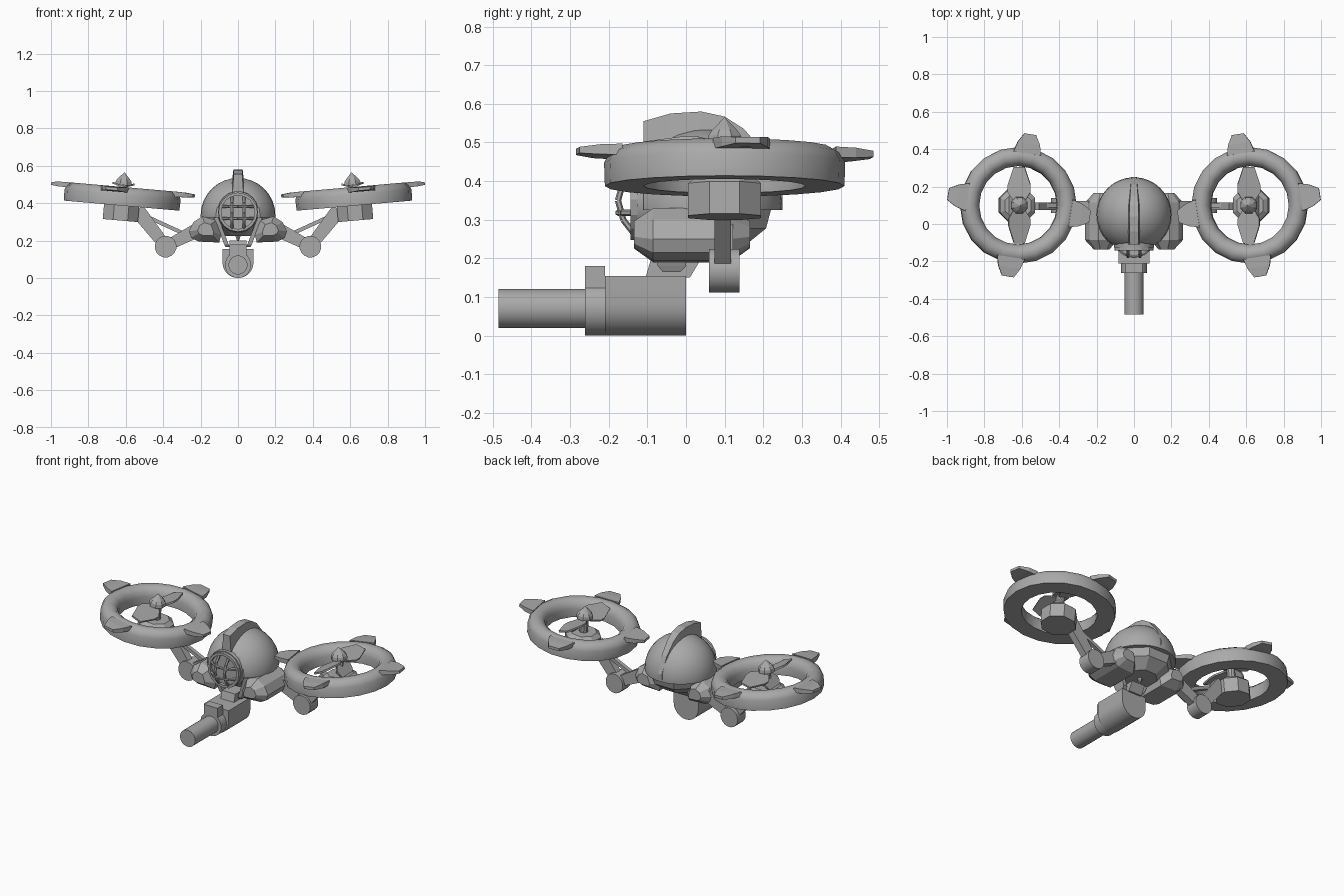
import bpy, bmesh, math
from mathutils import Matrix, Vector

if "Cube" in bpy.data.objects:
    bpy.data.objects.remove(bpy.data.objects["Cube"])

grey = bpy.data.materials.new("plain_grey")
grey.diffuse_color = (0.40, 0.40, 0.40, 1)
grey.use_nodes = True
grey.node_tree.nodes["Principled BSDF"].inputs["Base Color"].default_value = grey.diffuse_color


def finish(name, bm, mirror=False, smooth=None, matrix=None):
    if matrix:
        bm.transform(matrix)
    bmesh.ops.recalc_face_normals(bm, faces=bm.faces)
    me = bpy.data.meshes.new(name)
    bm.to_mesh(me)
    bm.free()
    ob = bpy.data.objects.new(name, me)
    bpy.context.collection.objects.link(ob)
    me.materials.append(grey)
    if smooth:
        bpy.ops.object.select_all(action='DESELECT')
        ob.select_set(True)
        bpy.context.view_layer.objects.active = ob
        bpy.ops.object.shade_smooth_by_angle(angle=math.radians(smooth))
    if mirror:
        ob.modifiers.new("mirror", 'MIRROR').use_axis[0] = True
    return ob


def loft(rings, bm=None, closed=False):
    """Skin a list of equal rings; cap the ends unless the loop is closed."""
    bm = bm or bmesh.new()
    vs = [[bm.verts.new(p) for p in r] for r in rings]
    n = len(vs[0])
    pairs = list(zip(vs, vs[1:])) + ([(vs[-1], vs[0])] if closed else [])
    for a, b in pairs:
        for i in range(n):
            j = (i + 1) % n
            bm.faces.new((a[i], a[j], b[j], b[i]))
    if not closed:
        bm.faces.new(vs[0][::-1])
        bm.faces.new(vs[-1])
    return bm


def tube(p0, p1, radii, n=16, bm=None):
    """Round bar from p0 to p1; radii = list of (fraction, radius)."""
    p0, p1 = Vector(p0), Vector(p1)
    d = p1 - p0
    q = d.to_track_quat('Z', 'Y')
    rings = []
    for f, r in radii:
        rings.append([p0 + d * f + q @ Vector((r * math.cos((i + .5) * math.tau / n),
                     r * math.sin((i + .5) * math.tau / n), 0)) for i in range(n)])
    return loft(rings, bm)


def beam(p0, p1, a, b, bm=None):
    """Square bar in an xz plane: a = y half width, b = (start, end) half height."""
    p0, p1 = Vector(p0), Vector(p1)
    d = (p1 - p0).normalized()
    side = Vector((0, 1, 0)) if abs(d.y) < .9 else Vector((1, 0, 0))
    up = d.cross(side).normalized()
    side = up.cross(d)
    return loft([[p + side * a * s + up * h * t for s, t in ((-1, -1), (1, -1), (1, 1), (-1, 1))]
                 for p, h in ((p0, b[0]), (p1, b[1]))], bm)


# Helmet dome with a flat cut at the face and a flat underside
bm = bmesh.new()
bmesh.ops.create_uvsphere(bm, u_segments=32, v_segments=16, radius=0.2)
bm.transform(Matrix.Translation((0, 0.05, 0.335)))
for co, no in (((0, -0.11, 0), (0, -1, 0)), ((0, 0, 0.325), (0, 0, -1))):
    g = bm.verts[:] + bm.edges[:] + bm.faces[:]
    cut = bmesh.ops.bisect_plane(bm, geom=g, plane_co=co, plane_no=no, clear_outer=True)
    bmesh.ops.holes_fill(bm, edges=[e for e in bm.edges if e.is_boundary])
finish("helmet_dome", bm, smooth=35)

# Crest running over the helmet, narrowing to the back
rings = []
for y, z0, z1, w in ((-.11, .45, .555, .03), (-.04, .5, .575, .032), (.04, .51, .58, .033),
                     (.1, .5, .567, .032), (.15, .47, .535, .028), (.21, .42, .465, .022),
                     (.25, .34, .37, .015)):
    rings.append([(-w, y, z0), (w, y, z0), (w * .75, y, z1), (-w * .75, y, z1)])
finish("helmet_crest", loft(rings))

# Face plate and rim under the grille
finish("face_plate", tube((0, 0, .355), (0, -.125, .355), [(0, .1), (.6, .112), (1, .108)], 20), smooth=30)

# Bulging grille bars and their outer hoop
bm = bmesh.new()
for c in (-.032, .032):
    for upright in (True, False):
        pts = []
        for t in (-.09, -.05, 0, .05, .09):
            y = -.176 + 5.5 * t * t
            pts.append((c, y, .35 + t) if upright else (t, y, .35 + c))
        for a, b in zip(pts, pts[1:]):
            tube(a, b, [(0, .008), (1, .008)], 6, bm)
hoop = [(math.cos(i * math.tau / 16), math.sin(i * math.tau / 16)) for i in range(16)]
loft([[(c * r, y, .352 + s * r) for r, y in ((.09, -.12), (.105, -.12), (.105, -.143), (.09, -.143))]
      for c, s in hoop], bm, closed=True)
finish("face_grille", bm)

# Lower body under the helmet
finish("lower_body", tube((0, .05, .33), (0, .05, .225), [(0, .185), (.5, .17), (1, .1)], 8))
finish("belly_spike", tube((0, .05, .29), (0, .05, .19), [(0, .025), (.5, .022), (1, .002)], 6))

# Shoulder blocks
outline = [(.1, .19), (.21, .195), (.25, .215), (.262, .25), (.238, .3), (.19, .33), (.12, .31), (.09, .23)]
rings = [[(.17 + (x - .17) * k, y, .262 + (z - .262) * k) for x, z in outline]
         for y, k in ((-.135, .5), (-.085, 1), (.115, 1), (.165, .5))]
finish("shoulder", loft(rings), mirror=True)

# Arms: upper arm, elbow drum, forearm and thin piston
finish("upper_arm", beam((.2, .1, .265), (.385, .1, .17), .022, (.04, .028)), mirror=True)
finish("elbow", tube((.387, .06, .168), (.387, .138, .168), [(0, .058), (1, .058)], 16), mirror=True, smooth=30)
finish("forearm", beam((.387, .095, .17), (.54, .095, .365), .021, (.03, .04)), mirror=True)
finish("arm_piston", beam((.24, .1, .215), (.48, .1, .325), .012, (.01, .01)), mirror=True)

# Rotor units are built flat, then tilted outward
place = Matrix.Translation((.618, .1, .437)) @ Matrix.Rotation(math.radians(-5), 4, 'Y')
section = [(.21, -.05), (.31, -.05), (.312, .01), (.3, .035), (.275, .05), (.245, .048), (.222, .03), (.21, 0)]
rings = []
for i in range(20):
    a = i * math.tau / 20
    rings.append([(r * math.cos(a), r * math.sin(a), z) for r, z in section])
finish("rotor_ring", loft(rings, closed=True), True, 40, place)

# Four tapered fins around each ring
bm = bmesh.new()
for k in range(4):
    rot = Matrix.Rotation(math.radians(9 + 90 * k), 3, 'Z')
    rings = []
    for r, w, h in ((.28, .075, .014), (.335, .06, .013), (.385, .032, .008)):
        rings.append([rot @ Vector((r, s * w, .036 + t * h)) for s, t in ((-1, -1), (1, -1), (1, 1), (-1, 1))])
    loft(rings, bm)
finish("rotor_fins", bm, True, None, place)

# Motor, shaft and spinner
finish("motor", tube((0, 0, -.13), (0, 0, -.025), [(0, .102), (.8, .102), (1, .075)], 8), True, None, place)
finish("shaft", tube((0, 0, -.03), (0, 0, .08), [(0, .025), (1, .025)], 10), True, 30, place)
finish("spinner", tube((0, 0, .06), (0, 0, .128), [(0, .048), (.3, .045), (.5, .035), (1, .001)], 8), True, None, place)

# Three pitched blades
bm = bmesh.new()
for ang, pitch in ((90, 18), (-90, 18), (0, 18)):
    rot = Matrix.Rotation(math.radians(ang), 3, 'Z') @ Matrix.Rotation(math.radians(pitch), 3, 'X')
    if ang == 0:  # outward blade is steeply raked
        rot = Matrix.Rotation(math.radians(60), 3, 'Y')
    rings = []
    for r, w in ((.02, .03), (.07, .062), (.11, .062), (.205, .03)):
        rings.append([rot @ Vector((r * (.6 if ang == 0 else 1), s * w, t * .005)) + Vector((0, 0, .05))
                      for s, t in ((-1, -1), (1, -1), (1, 1), (-1, 1))])
    loft(rings, bm)
finish("rotor_blades", bm, True, None, place)

# Gun housing: round bottom, square top
u = [(.083 * math.cos(a), .083 + .083 * math.sin(a)) for a in [math.pi + i * math.pi / 12 for i in range(13)]]
u += [(.083, .155), (-.083, .155)]
finish("gun_housing", loft([[(x, y, z) for x, z in u] for y in (-.21, 0)]), smooth=30)

# Collar with a raised sight block, and the barrel
finish("gun_collar", tube((0, -.262, .07), (0, -.2, .07), [(0, .07), (1, .07)], 20), smooth=30)
finish("gun_sight", beam((0, -.262, .14), (0, -.21, .14), .045, (.04, .04)))
finish("gun_barrel", tube((0, -.485, .07), (0, -.25, .07), [(0, .051), (1, .051)], 20), smooth=30)

# Gun mount wedge and the two hanging struts
wedge = [(-.105, .15), (.01, .15), (.04, .2), (-.09, .2)]
finish("gun_mount", loft([[(x, y, z) for y, z in wedge] for x in (-.045, .045)]))
rings = []
for x, z, y0, y1 in ((.055, .165, -.06, -.015), (.062, .18, -.073, 0), (.12, .33, -.09, .008)):
    rings.append([(x - .012, y0, z), (x + .012, y0, z), (x + .012, y1, z), (x - .012, y1, z)])
finish("gun_strut", loft(rings), mirror=True)
